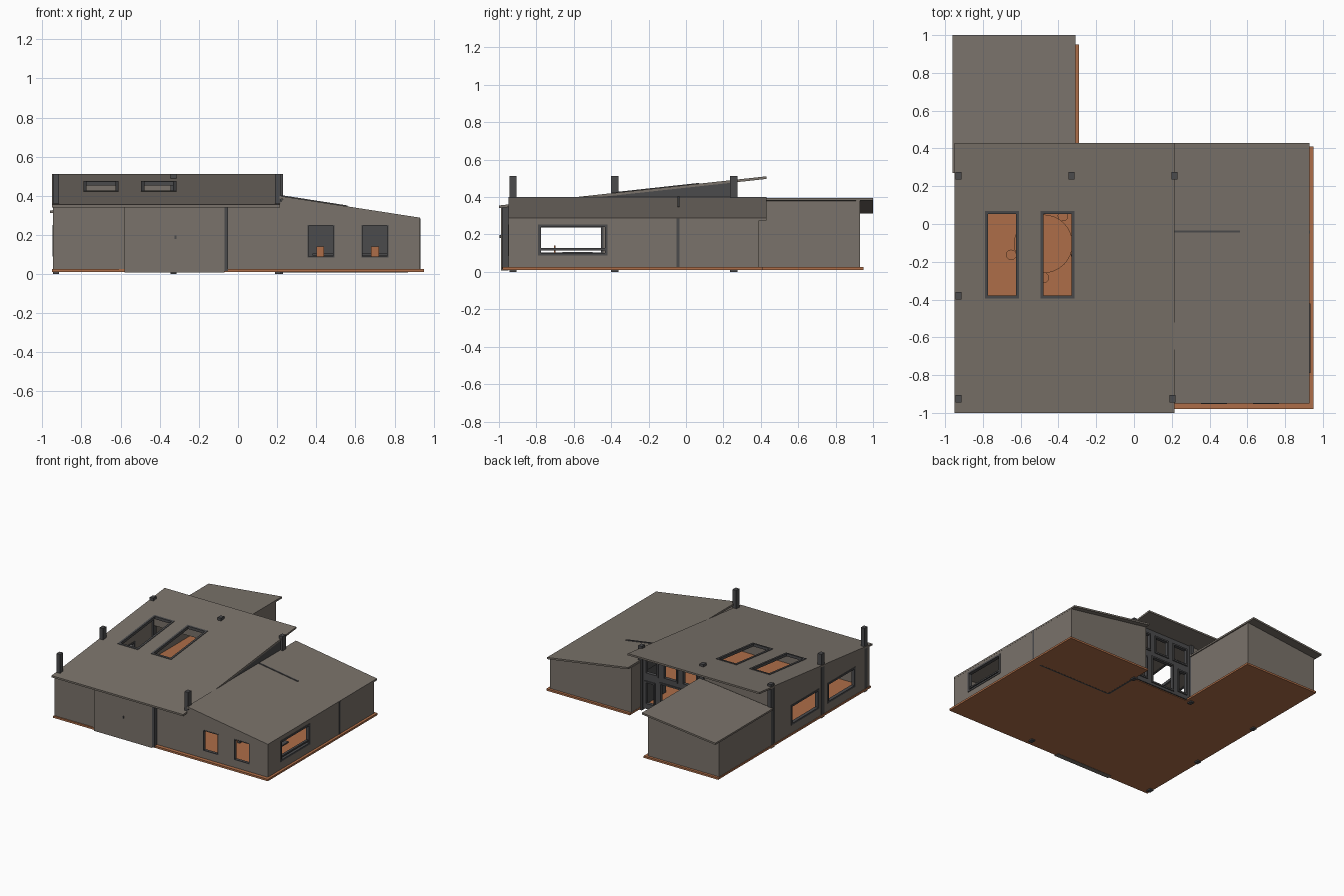
import bpy, bmesh, math
from mathutils import Vector

if "Cube" in bpy.data.objects:
    bpy.data.objects.remove(bpy.data.objects["Cube"])

def material(name, rgb):
    m = bpy.data.materials.new(name)
    m.diffuse_color = (*rgb, 1)
    m.use_nodes = True
    m.node_tree.nodes["Principled BSDF"].inputs["Base Color"].default_value = m.diffuse_color
    return m

GREY = material("warm grey", (0.195, 0.17, 0.145))
DARK = material("dark grey", (0.07, 0.07, 0.073))
WOOD = material("orange wood", (0.42, 0.155, 0.065))

def prism(name, pts, axis, a, b, mat):
    """Extrude a 2D outline along an axis from a to b."""
    def at(p, d):
        return {'x': (d, p[0], p[1]), 'y': (p[0], d, p[1]), 'z': (p[0], p[1], d)}[axis]
    bm = bmesh.new()
    lo = [bm.verts.new(at(p, a)) for p in pts]
    hi = [bm.verts.new(at(p, b)) for p in pts]
    n = len(pts)
    bm.faces.new(lo)
    bm.faces.new(hi)
    for i in range(n):
        bm.faces.new((lo[i], lo[(i + 1) % n], hi[(i + 1) % n], hi[i]))
    bmesh.ops.recalc_face_normals(bm, faces=bm.faces)
    me = bpy.data.meshes.new(name)
    bm.to_mesh(me)
    bm.free()
    me.materials.append(mat)
    ob = bpy.data.objects.new(name, me)
    bpy.context.collection.objects.link(ob)
    return ob

def rect(a0, a1, b0, b1):
    return [(a0, b0), (a1, b0), (a1, b1), (a0, b1)]

def box(name, x0, x1, y0, y1, z0, z1, mat):
    return prism(name, rect(x0, x1, y0, y1), 'z', z0, z1, mat)

def cut(ob, holes, axis, a, b):
    """Cut rectangular openings and remove the cutters."""
    for h in holes:
        c = prism("cutter", rect(*h), axis, a, b, ob.data.materials[0])
        c.hide_render = True
        mod = ob.modifiers.new("opening", 'BOOLEAN')
        mod.operation = 'DIFFERENCE'
        mod.solver = 'EXACT'
        mod.object = c
        bpy.context.view_layer.objects.active = ob
        bpy.ops.object.modifier_apply(modifier=mod.name)
        bpy.data.objects.remove(c)

def frame(name, h, axis, a, b, t=0.014):
    """Four dark bars lining a rectangular opening."""
    u0, u1, v0, v1 = h
    bars = [(u0, u1, v0, v0 + t), (u0, u1, v1 - t, v1),
            (u0, u0 + t, v0 + t, v1 - t), (u1 - t, u1, v0 + t, v1 - t)]
    for r in bars:
        prism(name, rect(*r), axis, a, b, DARK)

def main_z(y):      # top of the main roof
    return 0.355 + 0.109 * (y + 1)

def side_z(x):      # top of the right roof
    return 0.40 - 0.155 * (x - 0.21)

def wing_z(x):      # top of the rear wing roof
    return 0.325 + 0.108 * (x + 0.96)

T = 0.014           # roof thickness
F = 0.015           # wall foot

# floor slab
prism("floor_slab", [(-0.95, -0.98), (0.95, -0.98), (0.95, 0.41), (0.21, 0.41), (0.21, 0.25),
                     (-0.29, 0.25), (-0.29, 0.95), (-0.95, 0.95)], 'z', 0.01, 0.025, WOOD)

# main roof with skylights
roof = prism("main_roof", [(-1, main_z(-1) - T), (0.43, main_z(0.43) - T),
                           (0.43, main_z(0.43)), (-1, main_z(-1))], 'x', -0.95, 0.215, GREY)
skylights = [(-0.79, -0.61, -0.395, 0.07), (-0.495, -0.315, -0.395, 0.07)]
cut(roof, skylights, 'z', 0.2, 0.7)
for s in skylights:
    x0, x1, y0, y1 = s
    def strip(xa, xb, ya, yb):
        prism("skylight_frame", [(ya, main_z(ya) - T - 0.004), (yb, main_z(yb) - T - 0.004),
                                 (yb, main_z(yb) + 0.004), (ya, main_z(ya) + 0.004)], 'x', xa, xb, DARK)
    strip(x0, x0 + 0.016, y0, y1)
    strip(x1 - 0.016, x1, y0, y1)
    strip(x0 + 0.016, x1 - 0.016, y0, y0 + 0.016)
    strip(x0 + 0.016, x1 - 0.016, y1 - 0.016, y1)

# right roof and wing roof
for nm, f, x0, x1, y0, y1 in (("right_roof", side_z, 0.212, 0.93, -0.95, 0.43),
                              ("wing_roof", wing_z, -0.96, -0.31, 0.27, 1.0)):
    prism(nm, [(x0, f(x0) - T), (x1, f(x1) - T), (x1, f(x1)), (x0, f(x0))], 'y', y0, y1, GREY)

# posts through the roof
for x, y in ((-0.93, -0.925), (-0.93, -0.38), (-0.93, 0.255), (-0.33, 0.255), (0.215, 0.255), (0.205, -0.925)):
    box("post", x - 0.016, x + 0.016, y - 0.02, y + 0.02, 0, 0.512, DARK)

# left wall with windows
wall = prism("left_wall", [(-0.96, F), (0.26, F), (0.26, main_z(0.26) - T), (-0.96, main_z(-0.96) - T)],
             'x', -0.945, -0.925, GREY)
left_win = [(-0.79, -0.44, 0.09, 0.25), (-0.33, 0.02, 0.09, 0.25)]
cut(wall, left_win, 'x', -1.1, -0.8)
for h in left_win:
    frame("left_window_frame", h, 'x', -0.949, -0.921)

# right wall with window
wall = prism("right_wall", rect(-0.95, 0.39, F, side_z(0.93) - T + 0.002), 'x', 0.91, 0.929, GREY)
right_win = (-0.79, -0.42, 0.088, 0.254)
cut(wall, [right_win], 'x', 0.8, 1.1)
frame("right_window_frame", right_win, 'x', 0.906, 0.934)
prism("right_window_rail", rect(-0.78, -0.43, 0.115, 0.127), 'x', 0.909, 0.928, DARK)
prism("right_wall_strip", rect(-0.05, -0.035, F, 0.285), 'x', 0.90, 0.932, DARK)

# front walls, door and strip
z_low = main_z(-0.96) - T
box("front_left_wall", -0.945, -0.60, -0.97, -0.95, F, z_low, GREY)
box("front_door_corner", -0.607, -0.58, -0.976, -0.95, F, z_low, GREY)
box("front_door", -0.58, -0.07, -0.99, -0.95, 0.008, z_low, GREY)
box("door_handle", -0.325, -0.315, -0.997, -0.989, 0.18, 0.197, DARK)
box("front_strip", -0.072, -0.05, -0.985, -0.95, F, z_low, DARK)
wall = prism("front_right_wall", [(-0.05, F), (0.928, F), (0.928, side_z(0.928) - T), (0.23, side_z(0.23) - T),
                                  (0.20, z_low), (-0.05, z_low)], 'y', -0.95, -0.93, GREY)
front_win = [(0.355, 0.492, 0.085, 0.252), (0.63, 0.768, 0.085, 0.252)]
cut(wall, front_win, 'y', -1.1, -0.8)
for h in front_win:
    frame("front_window_frame", h, 'y', -0.952, -0.928, 0.006)

# back wall and inner return of the right part
prism("right_back_wall", [(0.21, F), (0.928, F), (0.928, side_z(0.928) - T), (0.21, side_z(0.21) - T)],
      'y', 0.37, 0.39, GREY)
box("right_return_wall", 0.212, 0.23, 0.25, 0.38, F, side_z(0.23) - T, GREY)

# rear wing walls
prism("wing_back_wall", [(-0.945, F), (-0.315, F), (-0.315, wing_z(-0.315) - T), (-0.945, wing_z(-0.945) - T)],
      'y', 0.91, 0.93, GREY)
box("wing_left_wall", -0.945, -0.925, 0.25, 0.92, F, wing_z(-0.945) - T, GREY)
box("wing_right_wall", -0.335, -0.315, 0.25, 0.92, F, wing_z(-0.335) - T, GREY)
box("wing_upper_wall", -0.93, -0.33, 0.245, 0.26, 0.29, main_z(0.245) - T, GREY)

# glazed courtyard wall: dark panel with doors and high windows
wall = prism("courtyard_wall", rect(-0.33, 0.212, F, main_z(0.245) - T), 'y', 0.245, 0.26, DARK)
openings = [(-0.29, -0.20, 0.05, 0.24), (-0.16, 0.05, 0.035, 0.26), (0.09, 0.18, 0.05, 0.24),
            (-0.29, -0.15, 0.295, 0.44), (-0.11, 0.02, 0.295, 0.44), (0.06, 0.18, 0.295, 0.44)]
cut(wall, openings, 'y', 0.1, 0.4)
for h in openings:
    frame("courtyard_frame", h, 'y', 0.24, 0.268, 0.012)

# dark inner walls, some just breaking through the roofs
prism("ridge_wall", [(-0.94, 0.30), (0.25, 0.30), (0.25, main_z(0.25) - T), (-0.94, main_z(-0.94) - T)],
      'x', 0.195, 0.212, DARK)
box("inner_wall_long", 0.205, 0.22, -0.04, 0.25, 0.009, 0.31, DARK)
prism("inner_wall_cross", [(0.215, 0.009), (0.87, 0.009), (0.87, side_z(0.87) - T), (0.56, side_z(0.56) - T),
                           (0.56, side_z(0.56) + 0.005), (0.215, side_z(0.215) + 0.005)],
      'y', -0.046, -0.034, DARK)

# round table with stools
def disc(name, x, y, r, z0, z1, mat, n=32):
    pts = [(x + r * math.cos(2 * math.pi * i / n), y + r * math.sin(2 * math.pi * i / n)) for i in range(n)]
    prism(name, pts, 'z', z0, z1, mat)

disc("round_table_top", -0.48, -0.105, 0.155, 0.105, 0.115, WOOD)
disc("round_table_leg", -0.48, -0.105, 0.02, 0.025, 0.105, DARK, 12)
for k in range(5):
    a = math.radians(55 + 72 * k)
    x, y = -0.48 + 0.18 * math.cos(a), -0.105 + 0.18 * math.sin(a)
    disc("stool_seat", x, y, 0.028, 0.07, 0.08, WOOD, 12)
    disc("stool_leg", x, y, 0.008, 0.025, 0.07, DARK, 8)

# side room furniture
box("side_table", 0.38, 0.80, -0.66, -0.50, 0.095, 0.105, DARK)
for x in (0.42, 0.70):
    box("side_table_leg", x - 0.01, x + 0.01, -0.59, -0.57, 0.025, 0.095, DARK)
    box("chair_seat", x - 0.03, x + 0.03, -0.76, -0.70, 0.07, 0.08, WOOD)
    box("chair_back", x - 0.02, x + 0.02, -0.705, -0.697, 0.08, 0.14, WOOD)
    box("chair_base", x - 0.01, x + 0.01, -0.74, -0.72, 0.025, 0.07, DARK)
